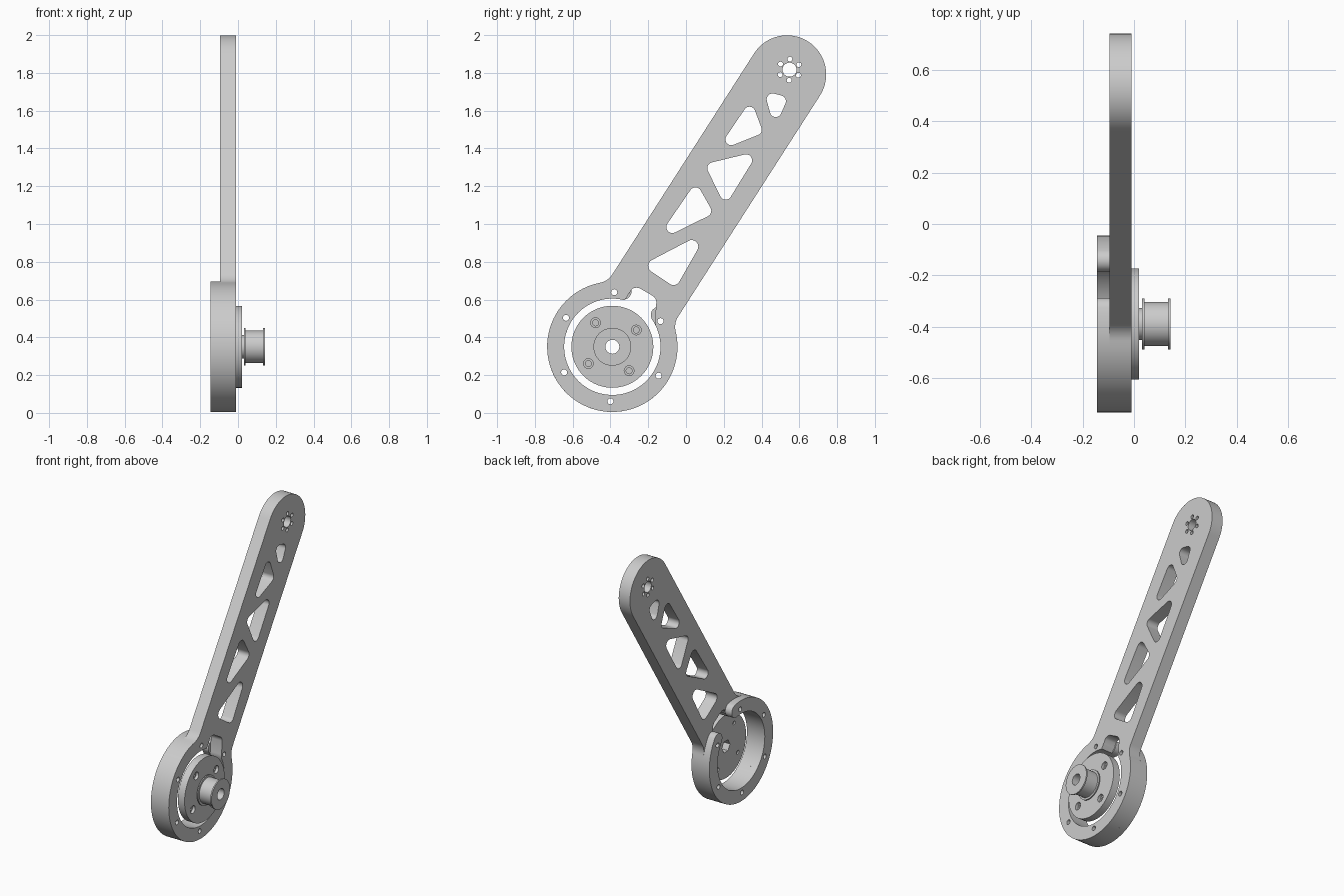
import bpy
from math import sin, cos, pi, radians, atan2, hypot
from mathutils import Matrix

cube = bpy.data.objects.get("Cube")
if cube:
    bpy.data.objects.remove(cube, do_unlink=True)

grey = bpy.data.materials.new("machined grey")
grey.use_nodes = True
COLOUR = (0.6, 0.6, 0.6, 1)
grey.diffuse_color = COLOUR
grey.node_tree.nodes["Principled BSDF"].inputs["Base Color"].default_value = COLOUR

HUB = (-0.39, 0.35)           # hub centre in (y, z)
TIP = (0.548, 1.817)          # small joint centre in (y, z)
RIM, BORE = 0.345, 0.255      # housing radii
HALF, LENGTH, FILLET = 0.207, 1.713, 0.1
LEAN = atan2(1.465, 0.94)     # direction of the arm
AXES = Matrix(((0, 0, 1, 0), (1, 0, 0, 0), (0, 1, 0, 0), (0, 0, 0, 1)))


def arc(c, r, a0, a1, n):
    """Points on an arc, angles in radians."""
    return [(c[0] + r * cos(a0 + (a1 - a0) * i / n),
             c[1] + r * sin(a0 + (a1 - a0) * i / n)) for i in range(n + 1)]


def circle(c, r, n=48):
    return arc(c, r, 0, 2 * pi, n)[:-1]


def bolts(c, ring, r, count, start):
    """Small circles spread evenly round a centre."""
    return [circle(arc(c, ring, radians(start) + 2 * pi * i / count, 0, 1)[0], r, 16)
            for i in range(count)]


def hull(points):
    """Convex outline of a set of points."""
    def half(pts):
        out = []
        for p in pts:
            while len(out) > 1 and ((out[-1][0] - out[-2][0]) * (p[1] - out[-2][1])
                                    <= (out[-1][1] - out[-2][1]) * (p[0] - out[-2][0])):
                out.pop()
            out.append(p)
        return out[:-1]
    pts = sorted(set(points))
    return half(pts) + half(pts[::-1])


def rounded(corners, r):
    """Polygon with rounded corners, from its corner circle centres."""
    return hull([p for c in corners for p in circle(c, r, 24)])


def plate(name, x0, x1, outlines):
    """Flat part between two x values; inner outlines become holes."""
    curve = bpy.data.curves.new(name, 'CURVE')
    curve.dimensions = '2D'
    curve.fill_mode = 'BOTH'
    curve.extrude = (x1 - x0) / 2
    for pts in outlines:
        s = curve.splines.new('POLY')
        s.points.add(len(pts) - 1)
        for v, p in zip(s.points, pts):
            v.co = (p[0], p[1], 0, 1)
        s.use_cyclic_u = True
    ob = bpy.data.objects.new(name, curve)
    bpy.context.collection.objects.link(ob)
    bpy.context.view_layer.update()
    dg = bpy.context.evaluated_depsgraph_get()
    mesh = bpy.data.meshes.new_from_object(ob.evaluated_get(dg))
    bpy.data.objects.remove(ob, do_unlink=True)
    mesh.transform(Matrix.Translation(((x0 + x1) / 2, 0, 0)) @ AXES)
    import_weld(mesh)
    mesh.materials.clear()
    mesh.materials.append(grey)
    mesh.shade_smooth()
    mesh.set_sharp_from_angle(angle=radians(30))
    ob = bpy.data.objects.new(name, mesh)
    bpy.context.collection.objects.link(ob)
    return ob


def import_weld(mesh):
    """Weld caps to walls and face everything outward."""
    import bmesh
    bm = bmesh.new()
    bm.from_mesh(mesh)
    bmesh.ops.remove_doubles(bm, verts=bm.verts, dist=1e-5)
    bmesh.ops.recalc_face_normals(bm, faces=bm.faces)
    bm.to_mesh(mesh)
    bm.free()


def along_arm(pts):
    """Map (along, across) to (y, z) from the hub."""
    c, s = cos(LEAN), sin(LEAN)
    return [(HUB[0] + a * c - p * s, HUB[1] + a * s + p * c) for a, p in pts]


# Outline of the arm with its round hub, fillets and round tip
reach = RIM + FILLET
fc = ((reach ** 2 - (HALF + FILLET) ** 2) ** 0.5, HALF + FILLET)
turn = atan2(fc[1], fc[0])
hub_arc = arc((0, 0), RIM, turn, 2 * pi - turn, 72)
tip_arc = arc((LENGTH, 0), HALF, -pi / 2, pi / 2, 32)
left_fillet = arc(fc, FILLET, -pi / 2, turn - pi, 8)[:-1]
right_fillet = [(a, -p) for a, p in left_fillet[::-1]]
outline = along_arm(hub_arc + right_fillet + tip_arc + left_fillet)

# Housing bore with the pocket that opens toward the arm
pocket = rounded([(-0.262, 0.622), (-0.198, 0.585), (-0.28, 0.47), (-0.205, 0.495)], 0.041)


def angle(p):
    return atan2(p[1] - HUB[1], p[0] - HUB[0])


bulge = [p for p in pocket if hypot(p[0] - HUB[0], p[1] - HUB[1]) > BORE]
low, high = min(map(angle, bulge)), max(map(angle, bulge))
round_part = [p for p in circle(HUB, BORE, 96) if not low - 0.02 < angle(p) < high + 0.02]
bore = sorted(round_part + bulge, key=angle)

# Lightening holes in the arm
windows = [rounded(c, r) for c, r in (
    ([(-0.165, 0.778), (0.03, 0.88), (-0.066, 0.712)], 0.035),
    ([(0.05, 1.162), (0.102, 1.07), (-0.072, 0.984)], 0.032),
    ([(0.145, 1.295), (0.318, 1.337), (0.21, 1.161)], 0.032),
    ([(0.336, 1.59), (0.37, 1.5), (0.24, 1.448)], 0.031),
    ([(0.458, 1.66), (0.498, 1.65), (0.475, 1.597)], 0.031))]

rim_bolts = bolts(HUB, 0.289, 0.016, 6, 28)
plate("arm", -0.095, -0.01, [outline, bore] + windows + rim_bolts
      + [circle(TIP, 0.037)] + bolts(TIP, 0.056, 0.013, 6, 28))

# Raised open rim on the back of the housing, with rounded ends
start, end = radians(79), radians(34 + 360)
mid, cap = (RIM + BORE) / 2, (RIM - BORE) / 2
end_a = arc(HUB, mid, start, 0, 1)[0]
end_b = arc(HUB, mid, end, 0, 1)[0]
rim = (arc(HUB, RIM, start, end, 90) + arc(end_b, cap, end, end + pi, 12)[1:-1]
       + arc(HUB, BORE, end, start, 90) + arc(end_a, cap, start + pi, start + 2 * pi, 12)[1:-1])
plate("housing_rim", -0.145, -0.095, [rim] + rim_bolts)

# Hub disc in layers, giving counterbored bolt seats
for name, x0, x1, r in (("disc_back", -0.03, -0.02, 0.013), ("disc_core", -0.02, -0.01, 0),
                        ("disc_bolt_seat", -0.01, 0, 0.016), ("disc_face", 0, 0.02, 0.026)):
    seats = bolts(HUB, 0.155, r, 4, 35) if r else []
    plate(name, x0, x1, [circle(HUB, 0.217, 72), circle(HUB, 0.043, 6)] + seats)

# Flanged pulley on the hub
for name, x0, x1, r in (("pulley_collar", 0.02, 0.032, 0.062), ("inner_flange", 0.032, 0.04, 0.1),
                        ("pulley_drum", 0.04, 0.133, 0.086), ("outer_flange", 0.133, 0.142, 0.1)):
    plate(name, x0, x1, [circle(HUB, r), circle(HUB, 0.037, 32)])
